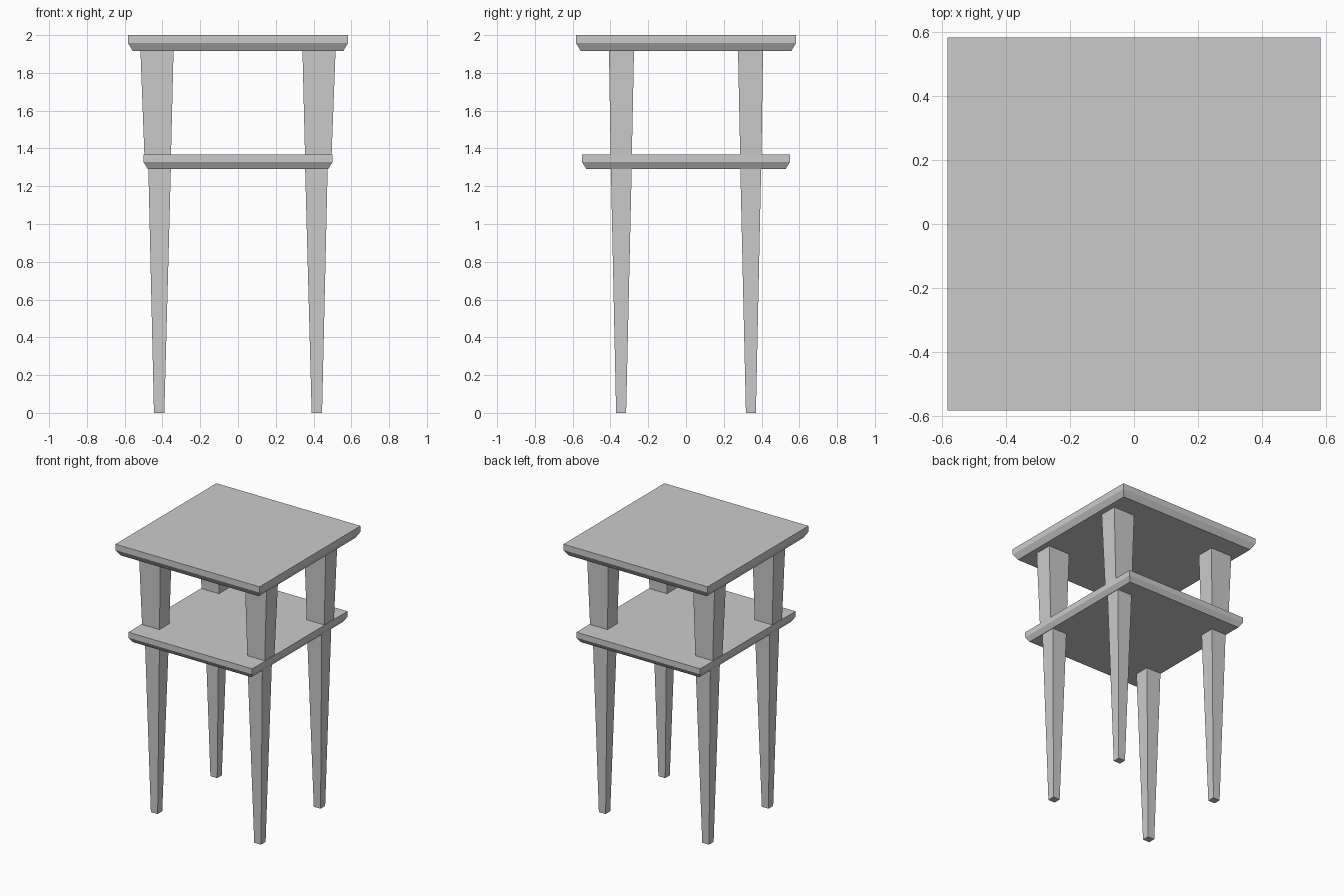
import bpy
import bmesh

cube = bpy.data.objects.get("Cube")
if cube:
    bpy.data.objects.remove(cube, do_unlink=True)

grey = bpy.data.materials.new("light grey")
grey.use_nodes = True
colour = (0.6, 0.6, 0.6, 1)
grey.diffuse_color = colour
grey.node_tree.nodes["Principled BSDF"].inputs["Base Color"].default_value = colour


def loft(name, sections):
    """Join rectangles (x0, x1, y0, y1, z), listed from bottom to top, into a solid."""
    bm = bmesh.new()
    rings = []
    for x0, x1, y0, y1, z in sections:
        corners = ((x0, y0), (x1, y0), (x1, y1), (x0, y1))
        rings.append([bm.verts.new((x, y, z)) for x, y in corners])
    bm.faces.new(rings[0][::-1])
    bm.faces.new(rings[-1])
    for low, high in zip(rings, rings[1:]):
        for i in range(4):
            j = (i + 1) % 4
            bm.faces.new((low[i], low[j], high[j], high[i]))
    bmesh.ops.recalc_face_normals(bm, faces=bm.faces[:])
    mesh = bpy.data.meshes.new(name)
    bm.to_mesh(mesh)
    bm.free()
    mesh.materials.append(grey)
    obj = bpy.data.objects.new(name, mesh)
    bpy.context.collection.objects.link(obj)
    return obj


def board(name, half_x, half_y, inset, bottom, edge, top):
    """Board whose lower rim is chamfered inwards."""
    a, b = half_x - inset, half_y - inset
    loft(name, [(-a, a, -b, b, bottom),
                (-half_x, half_x, -half_y, half_y, edge),
                (-half_x, half_x, -half_y, half_y, top)])


# Table top and the shelf below it
board("table_top", 0.582, 0.582, 0.025, 1.915, 1.957, 2.0)
board("shelf", 0.5, 0.55, 0.022, 1.292, 1.327, 1.367)

# Tapered legs: a long lower part and a wider upper part
parts = {
    "lower_leg": [(0.39, 0.445, 0.317, 0.37, 0), (0.355, 0.475, 0.287, 0.398, 1.31)],
    "upper_leg": [(0.355, 0.495, 0.287, 0.399, 1.35), (0.341, 0.517, 0.275, 0.408, 1.93)],
}
for part, sections in parts.items():
    for sx, side in ((1, "left"), (-1, "right")):
        for sy, end in ((-1, "front"), (1, "back")):
            loft(f"{end}_{side}_{part}",
                 [(sx * x0, sx * x1, sy * y0, sy * y1, z) for x0, x1, y0, y1, z in sections])
